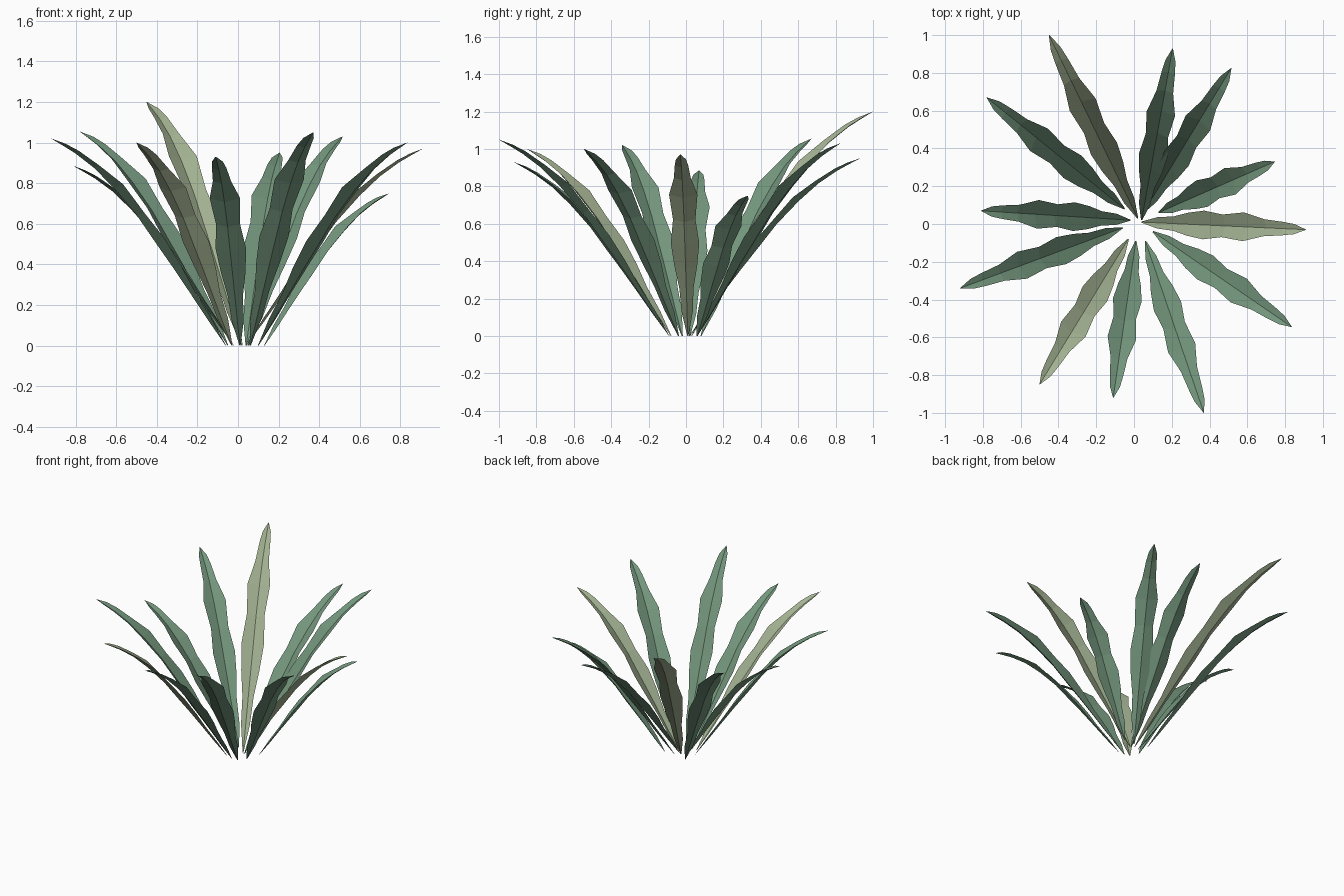
import bpy
from mathutils import Vector

cube = bpy.data.objects.get("Cube")
if cube:
    bpy.data.objects.remove(cube, do_unlink=True)


def make_material(name, rgb):
    mat = bpy.data.materials.new(name)
    mat.use_nodes = True
    mat.diffuse_color = (*rgb, 1)
    bsdf = next(n for n in mat.node_tree.nodes if n.type == 'BSDF_PRINCIPLED')
    bsdf.inputs["Base Color"].default_value = (*rgb, 1)
    bsdf.inputs["Roughness"].default_value = 0.8
    return mat


green = make_material("leaf_green", (0.17, 0.30, 0.20))
pale = make_material("pale_leaf_green", (0.37, 0.45, 0.29))

# Shared leaf shape: distance outward, share of the height, half width
STATIONS = [
    (0.00, 0.00, 0.003), (0.10, 0.13, 0.030), (0.20, 0.26, 0.038),
    (0.29, 0.38, 0.061), (0.39, 0.505, 0.076), (0.50, 0.635, 0.060),
    (0.63, 0.77, 0.076), (0.75, 0.865, 0.045), (0.86, 0.935, 0.036),
    (0.93, 0.97, 0.027), (1.00, 1.00, 0.001),
]
FOLD = 0.18  # how far the edges lift above the midrib


def make_leaf(name, base, tip, height, mat):
    start, end = Vector((*base, 0)), Vector((*tip, 0))
    out = (end - start).normalized()
    side = Vector((-out.y, out.x, 0))
    mids = [start.lerp(end, f) + Vector((0, 0, z * height)) for f, z, w in STATIONS]
    verts, faces = [], []
    for i, (f, z, w) in enumerate(STATIONS):
        along = mids[min(i + 1, len(mids) - 1)] - mids[max(i - 1, 0)]
        normal = along.cross(side).normalized()
        lift = normal * w * FOLD
        verts += [mids[i] + side * w + lift, mids[i] - lift, mids[i] - side * w + lift]
    # Two strips of quads, meeting at the midrib
    for i in range(len(STATIONS) - 1):
        a = 3 * i
        for k in (a, a + 1):
            faces.append((k, k + 1, k + 4, k + 3))
    mesh = bpy.data.meshes.new(name)
    mesh.from_pydata([tuple(v) for v in verts], [], faces)
    mesh.materials.append(mat)
    mesh.update()
    obj = bpy.data.objects.new(name, mesh)
    bpy.context.collection.objects.link(obj)


# Leaves around the clump: base, tip, height, colour
LEAVES = [
    ((0.02, 0.03), (-0.45, 1.00), 1.20, pale),
    ((0.04, 0.02), (0.205, 0.93), 0.95, green),
    ((0.05, 0.06), (0.515, 0.825), 1.03, green),
    ((0.13, 0.06), (0.745, 0.33), 0.75, green),
    ((0.04, 0.01), (0.91, -0.03), 0.97, pale),
    ((0.10, -0.04), (0.835, -0.545), 1.00, green),
    ((0.06, -0.09), (0.37, -1.00), 1.05, green),
    ((0.01, -0.09), (-0.11, -0.92), 0.93, green),
    ((-0.03, -0.08), (-0.50, -0.85), 1.00, pale),
    ((-0.06, -0.02), (-0.92, -0.34), 1.02, green),
    ((-0.02, 0.02), (-0.81, 0.07), 0.885, green),
    ((-0.05, 0.08), (-0.78, 0.67), 1.055, green),
]
for n, leaf in enumerate(LEAVES, 1):
    make_leaf(f"leaf_{n}", *leaf)
